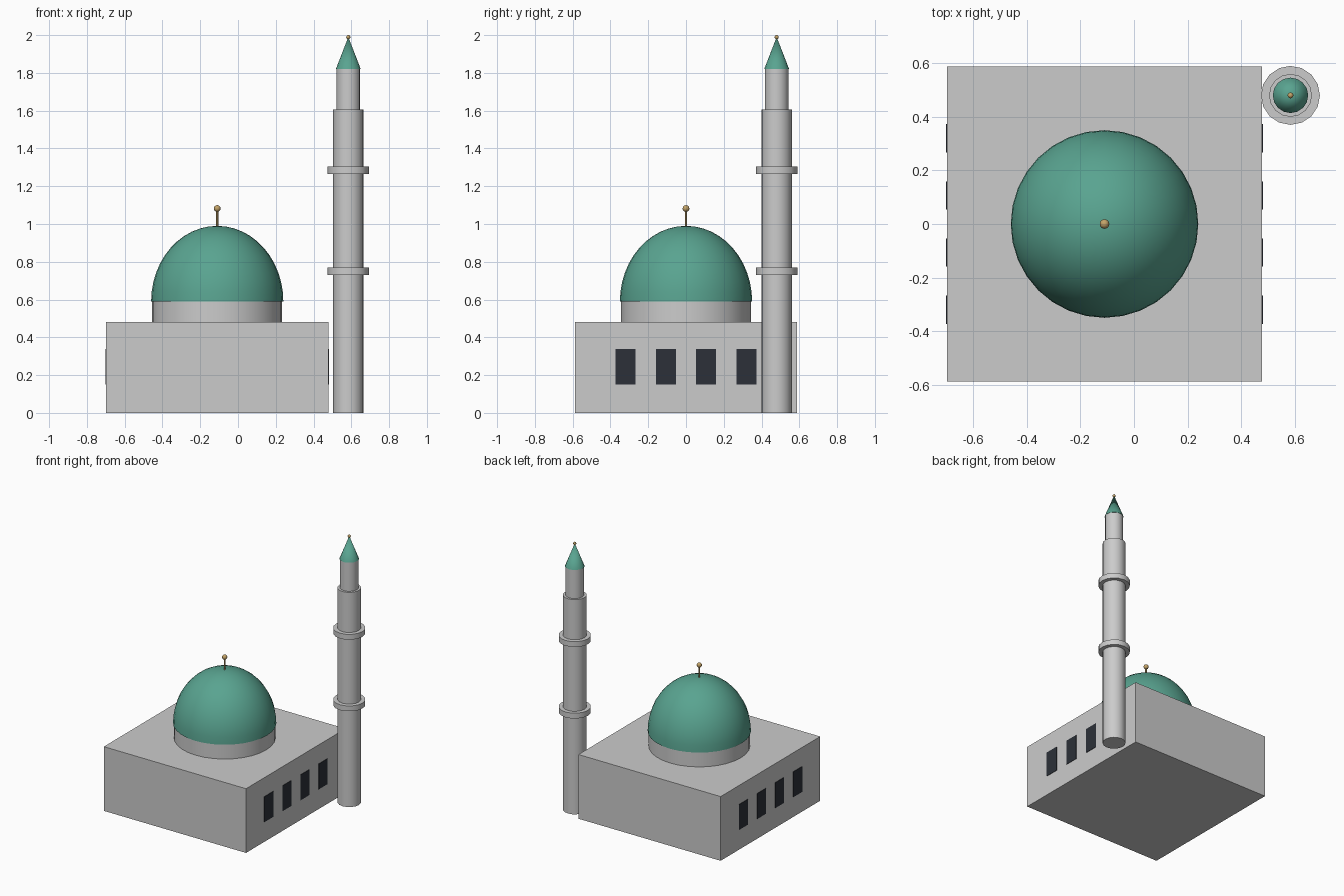
import bpy, bmesh, math

if "Cube" in bpy.data.objects:
    bpy.data.objects.remove(bpy.data.objects["Cube"])


def material(name, color):
    m = bpy.data.materials.new(name)
    m.diffuse_color = (*color, 1)
    m.use_nodes = True
    m.node_tree.nodes["Principled BSDF"].inputs["Base Color"].default_value = m.diffuse_color
    return m


GREEN = material("green_roof", (0.10, 0.37, 0.28))
DARK = material("dark_glass", (0.025, 0.03, 0.04))
GOLD = material("gilt", (0.55, 0.37, 0.14))


def finish(name, bm, loc, mat=None, smooth=False):
    bmesh.ops.recalc_face_normals(bm, faces=bm.faces)
    me = bpy.data.meshes.new(name)
    bm.to_mesh(me)
    bm.free()
    ob = bpy.data.objects.new(name, me)
    ob.location = loc
    bpy.context.collection.objects.link(ob)
    if mat:
        me.materials.append(mat)
    if smooth:
        bpy.ops.object.select_all(action='DESELECT')
        ob.select_set(True)
        bpy.context.view_layer.objects.active = ob
        bpy.ops.object.shade_smooth_by_angle(angle=math.radians(35))
    return ob


def box(name, center, size, mat=None):
    bm = bmesh.new()
    bmesh.ops.create_cube(bm, size=1)
    bmesh.ops.scale(bm, vec=size, verts=bm.verts)
    return finish(name, bm, center, mat)


def lathe(name, profile, x, y, sides, mat=None):
    """Spin a (radius, height) profile around a vertical axis."""
    bm = bmesh.new()
    vs = [bm.verts.new((r, 0, z)) for r, z in profile]
    edges = [bm.edges.new(p) for p in zip(vs, vs[1:])]
    bmesh.ops.spin(bm, geom=vs + edges, axis=(0, 0, 1), cent=(0, 0, 0),
                   angle=math.tau, steps=sides, use_duplicate=False)
    bmesh.ops.remove_doubles(bm, verts=bm.verts, dist=1e-5)
    return finish(name, bm, (x, y, 0), mat, True)


def drum(name, r, z0, z1, x, y, sides, mat=None):
    return lathe(name, [(0, z0), (r, z0), (r, z1), (0, z1)], x, y, sides, mat)


def ball(name, r, loc):
    bm = bmesh.new()
    bmesh.ops.create_uvsphere(bm, u_segments=12, v_segments=8, radius=r)
    return finish(name, bm, loc, GOLD, True)


# Prayer hall
HX, W, H = -0.11, 1.176, 0.48
box("hall", (HX, 0, H / 2), (W, W, H))

# Window rows on both side walls
for label, side in (("left", -1), ("right", 1)):
    for i in range(4):
        box(f"window_{label}_{i + 1}",
            (HX + side * W / 2, (i - 1.5) * 0.2135, 0.244),
            (0.006, 0.105, 0.19), DARK)

# Drum, dome and finial
drum("dome_drum", 0.344, H, 0.60, HX, 0, 32)
N = 12
arc = [(0.35 * math.cos(i * math.pi / 2 / N), 0.59 + 0.40 * math.sin(i * math.pi / 2 / N))
       for i in range(N)]
lathe("dome", [(0, 0.59)] + arc + [(0, 0.99)], HX, 0, 32, GREEN)
drum("dome_finial_rod", 0.006, 0.97, 1.08, HX, 0, 8, GOLD)
ball("dome_finial_ball", 0.018, (HX, 0, 1.082))

# Minaret with two balconies, upper stage and pointed cap
MX, MY = 0.584, 0.48
drum("minaret_shaft", 0.08, 0, 1.605, MX, MY, 16)
for i, z in enumerate((0.75, 1.285)):
    drum(f"minaret_balcony_{i + 1}", 0.11, z - 0.02, z + 0.02, MX, MY, 16)
drum("minaret_upper_shaft", 0.063, 1.60, 1.825, MX, MY, 16)
lathe("minaret_cap", [(0, 1.82), (0.066, 1.82), (0, 1.99)], MX, MY, 16, GREEN)
ball("minaret_finial_ball", 0.011, (MX, MY, 1.989))
